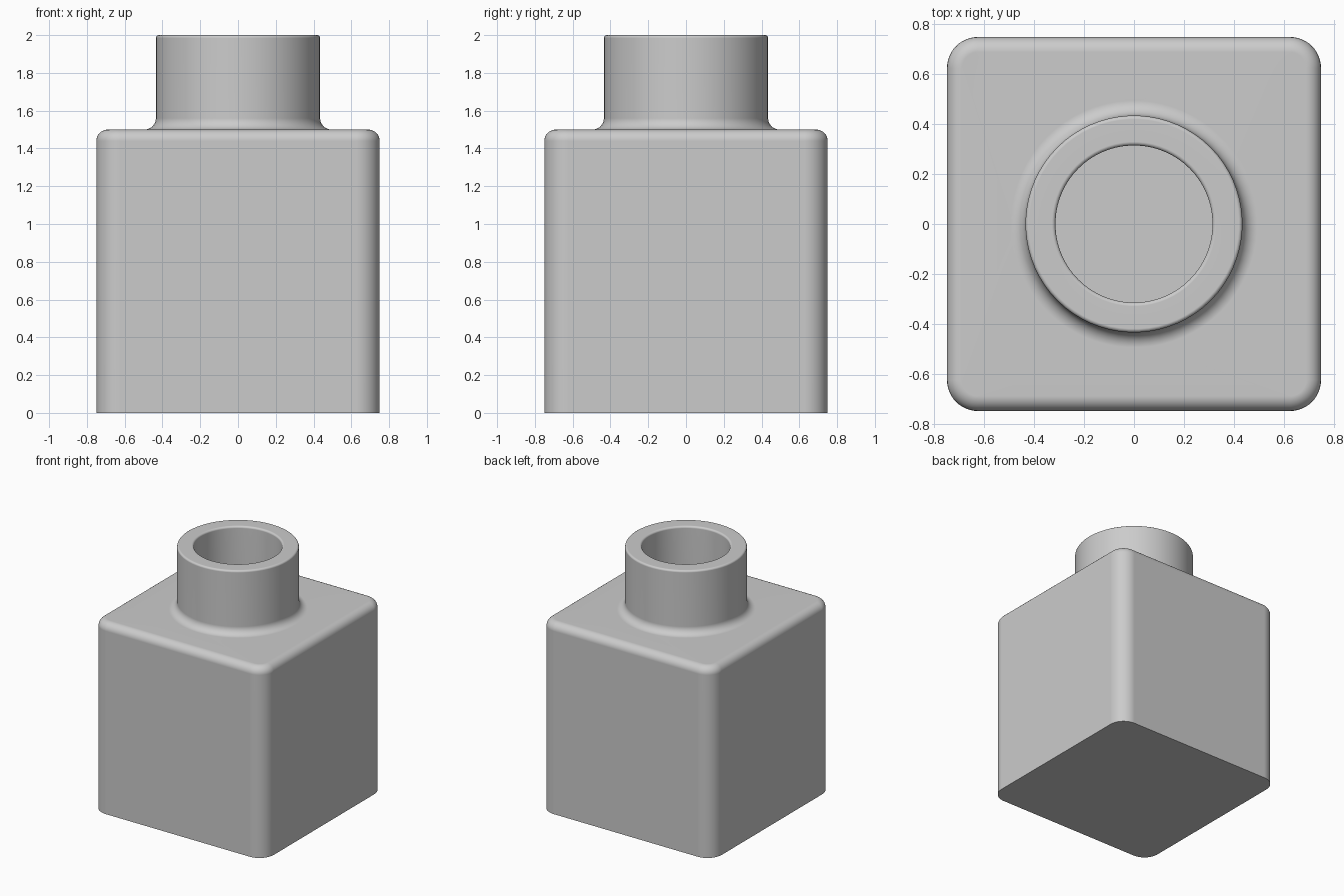
import bpy, bmesh, math

if "Cube" in bpy.data.objects:
    bpy.data.objects.remove(bpy.data.objects["Cube"])

N = 17  # points per quarter turn


def circle(r, z):
    n = 4 * N
    return [(r * math.cos(2 * math.pi * (i + .5) / n),
             r * math.sin(2 * math.pi * (i + .5) / n), z) for i in range(n)]


def rounded_square(half, corner, z):
    pts = []
    for q in range(4):
        mid = math.pi / 4 + q * math.pi / 2
        c = (half - corner) * math.sqrt(2)
        for k in range(N):
            a = q * math.pi / 2 + k / (N - 1) * math.pi / 2
            pts.append((c * math.cos(mid) + corner * math.cos(a),
                        c * math.sin(mid) + corner * math.sin(a), z))
    return pts


def arc(cx, cz, r, start, end, steps=6):
    """Fillet profile as (radius, height) pairs, angles in degrees."""
    for i in range(steps + 1):
        a = math.radians(start + (end - start) * i / steps)
        yield cx + r * math.cos(a), cz + r * math.sin(a)


rings = []
# outer body: straight walls with a rounded shoulder edge
rings.append(rounded_square(0.75, 0.125, 0))
for h, z in arc(0.69, 1.44, 0.06, 0, 90):
    rings.append(rounded_square(h, 0.125 - (0.75 - h), z))
# fillet into the neck, rounded rim, bore, and flare into the cavity
neck = [*arc(0.495, 1.56, 0.06, 270, 180),
        *arc(0.42, 1.985, 0.015, 0, 90, 4),
        *arc(0.33, 1.985, 0.015, 90, 180, 4),
        *arc(0.495, 1.56, 0.18, 180, 270, 8)]
rings += [circle(r, z) for r, z in neck]
# inner cavity
rings.append(rounded_square(0.63, 0.01, 1.38))
rings.append(rounded_square(0.63, 0.01, 0.12))

bm = bmesh.new()
loops = [[bm.verts.new(p) for p in ring] for ring in rings]
for a, b in zip(loops, loops[1:]):
    for i in range(len(a)):
        j = (i + 1) % len(a)
        bm.faces.new((a[i], a[j], b[j], b[i]))
bm.faces.new(loops[0][::-1])
bm.faces.new(loops[-1])

mesh = bpy.data.meshes.new("bottle")
bm.to_mesh(mesh)
bm.free()
bottle = bpy.data.objects.new("bottle", mesh)
bpy.context.collection.objects.link(bottle)

grey = bpy.data.materials.new("light grey")
grey.diffuse_color = (0.6, 0.6, 0.6, 1)
grey.use_nodes = True
grey.node_tree.nodes["Principled BSDF"].inputs["Base Color"].default_value = grey.diffuse_color
mesh.materials.append(grey)

# smooth fillets with flat walls
bpy.context.view_layer.objects.active = bottle
bottle.select_set(True)
bpy.ops.object.shade_smooth_by_angle(angle=math.radians(35))
weighted = bottle.modifiers.new("flat walls", 'WEIGHTED_NORMAL')
weighted.keep_sharp = True
